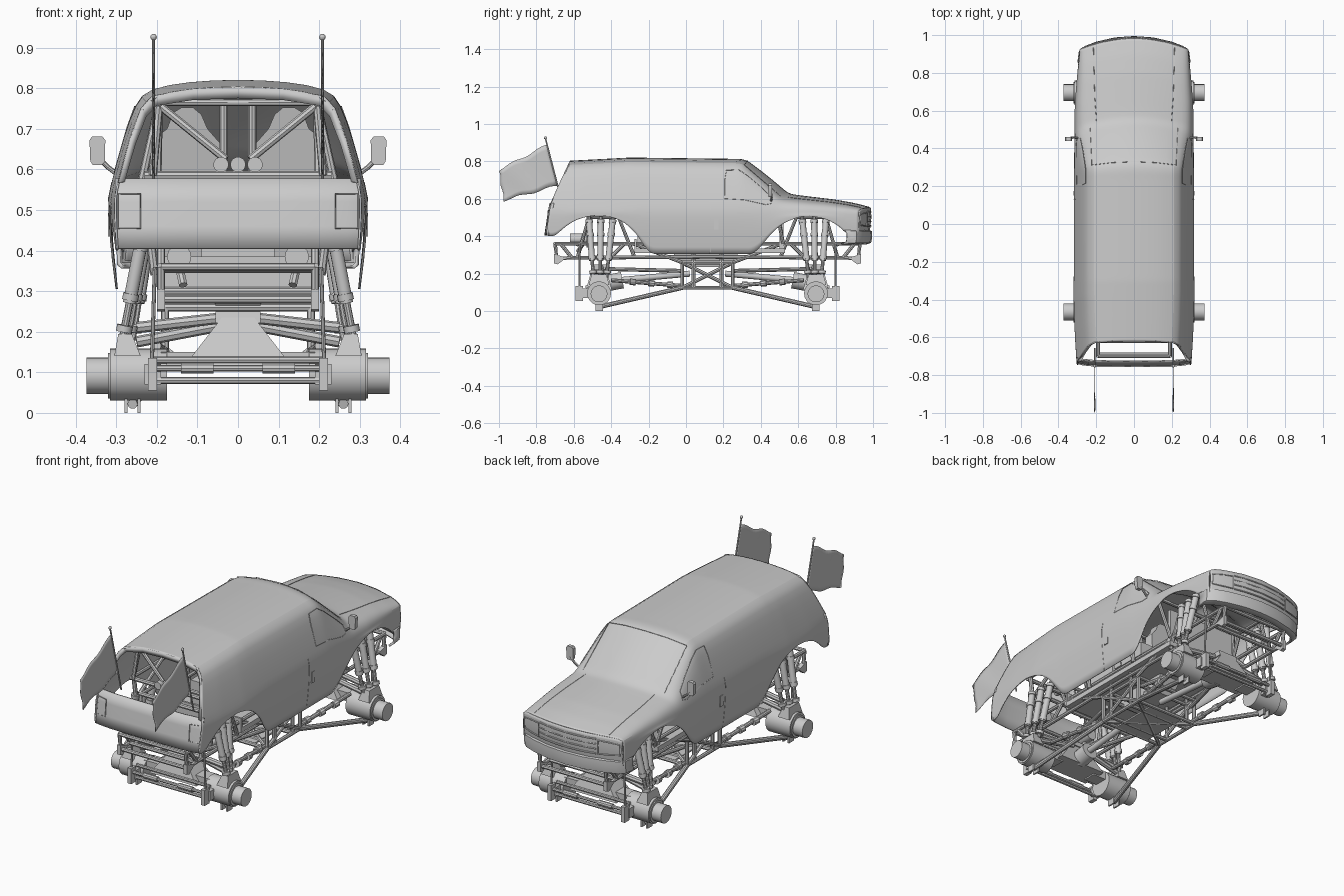
import bpy, math
from mathutils import Vector

if "Cube" in bpy.data.objects:
    bpy.data.objects.remove(bpy.data.objects["Cube"])

def f(tab, x):
    """Piecewise linear lookup."""
    if x <= tab[0][0]: return tab[0][1]
    for (a, p), (b, q) in zip(tab, tab[1:]):
        if x <= b: return p + (q - p) * (x - a) / (b - a)
    return tab[-1][1]

def finish(ob, angle=35):
    bpy.ops.object.select_all(action='DESELECT')
    ob.select_set(True)
    bpy.context.view_layer.objects.active = ob
    if ob.type == 'CURVE': bpy.ops.object.convert(target='MESH')
    bpy.ops.object.shade_smooth_by_angle(angle=math.radians(angle))
    return bpy.context.view_layer.objects.active

def mesh(name, verts, faces, thick=0, sub=0):
    me = bpy.data.meshes.new(name)
    me.from_pydata([tuple(v) for v in verts], [], faces)
    ob = bpy.data.objects.new(name, me)
    bpy.context.collection.objects.link(ob)
    finish(ob)
    if sub: ob.modifiers.new("sub", 'SUBSURF').levels = sub; ob.modifiers["sub"].render_levels = sub
    if thick:
        m = ob.modifiers.new("thick", 'SOLIDIFY'); m.thickness = thick; m.offset = 0
    return ob

def grid(name, rows, **kw):
    n = len(rows[0])
    faces = [(i*n+j, i*n+j+1, (i+1)*n+j+1, (i+1)*n+j) for i in range(len(rows)-1) for j in range(n-1)]
    return mesh(name, [p for r in rows for p in r], faces, **kw)

def prism(name, a, b):
    n = len(a)
    faces = [tuple(range(n))[::-1], tuple(range(n, 2*n))] + [(i, (i+1) % n, n+(i+1) % n, n+i) for i in range(n)]
    return mesh(name, list(a)+list(b), faces)

def box(name, lo, hi):
    q = lambda z: [(lo[0], lo[1], z), (hi[0], lo[1], z), (hi[0], hi[1], z), (lo[0], hi[1], z)]
    return prism(name, q(lo[2]), q(hi[2]))

def tubes(name, paths, r, res=2, mx=False, my=False, closed=False):
    """Round tubes, optionally mirrored side to side and between the two axles."""
    paths = [list(p) for p in paths]
    if mx: paths += [[(-x, y, z) for x, y, z in p] for p in paths]
    if my: paths += [[(x, .23-y, z) for x, y, z in p] for p in paths]
    cu = bpy.data.curves.new(name, 'CURVE')
    cu.dimensions = '3D'; cu.bevel_depth = r; cu.bevel_resolution = res; cu.use_fill_caps = True
    for p in paths:
        sp = cu.splines.new('POLY'); sp.points.add(len(p)-1); sp.use_cyclic_u = closed
        for pt, c in zip(sp.points, p): pt.co = (*c, 1)
    ob = bpy.data.objects.new(name, cu)
    bpy.context.collection.objects.link(ob)
    return finish(ob)

# Body surface: blend of a cabin section and a bonnet section, with arches cut in the lower edge
CAB = [(.317, .53), (.309, .57), (.28, .68), (.25, .765), (.222, .797), (.12, .815), (0, .82)]
HOOD = [(.313, .52), (.31, .545), (.298, .566), (.278, .582), (.235, .594), (.12, .61), (0, .615)]
CABIN = [(.26, 1), (.32, .93), (.55, 0)]
DZ = [(-.75, -.005), (-.3, 0), (.25, -.002), (.55, .012), (.62, .002), (.8, -.02), (.9, -.038), (.985, -.06)]
WIDTH = [(-.75, .955), (-.6, .98), (-.4, 1), (.4, 1), (.7, .98), (.985, .91)]
LOWER = [(-.75, .4), (-.70, .4), (-.66, .445), (-.6, .487), (-.53, .507), (-.46, .512), (-.39, .5), (-.33, .473),
         (-.27, .42), (-.22, .345), (-.19, .305), (.36, .305), (.40, .345), (.46, .42), (.52, .47), (.6, .503),
         (.67, .508), (.75, .492), (.81, .46), (.87, .405), (.9, .395)]
LOWX = [(.3, .298), (.42, .313), (.51, .317)]
REAR = [(.4, -.75), (.57, -.725), (.65, -.69), (.8, -.62)]

def P(s, j):
    c, u, w = f(CABIN, s), max(j-3, 0), f(WIDTH, s)
    x = (HOOD[u][0] + (CAB[u][0]-HOOD[u][0])*c) * w
    z = HOOD[u][1] + (CAB[u][1]-HOOD[u][1])*c
    z += f(DZ, s) * max(z-.53, 0) / .085
    y = s - f([(.2, 0), (.4, .05), (1, .07)], s) * (x/.3)**2
    if j < 3:
        B = f(LOWER, y); z = B + (z-B)*j/3; x = w * f(LOWX, z)
    if s < -.3: y = -.3 - (s+.3) * (f(REAR, z)+.3) / .45
    return Vector((x, y, z))

def on(s, v, side=1):
    """Point on the body surface."""
    j = min(int(v), 8)
    p = P(s, j).lerp(P(s, j+1), v-j) + Vector((.002 if v < 7 else 0, 0, .002 if v > 5 else 0))
    return (p.x*side, p.y, p.z)

def ring(s, lo=0):
    h = [P(s, j) for j in range(lo, 10)]
    return h + [Vector((-p.x, p.y, p.z)) for p in h[-2::-1]]

N = 66
grid("body_shell", [ring(-.75 + 1.735*i/N) for i in range(N+1)], thick=.005, sub=1)

# Nose, bumper, grille bars, headlight outlines
top = ring(.985, 4)
BULGE = [(0, 0), (.3, .004), (.7, -.004), (1, -.012)]
grid("nose_panel", [[(p.x, p.y+f(BULGE, t), p.z+(.375-p.z)*t) for p in top] for t in (0, .08, .3, .5, .7, 1)], thick=.005)
half = [(.294, .86), (.288, .91), (.26, .937), (.2, .96), (.1, .983), (0, .99)]
path = half + [(-x, y) for x, y in half[-2::-1]]
grid("front_bumper", [[(x*k, y-d, z) for x, y in path] for z, d, k in
     ((.36, .03, .97), (.368, .004, 1), (.395, 0, 1), (.425, .001, 1), (.432, .02, .98))], thick=.01)
ny = lambda x: .987 - .07*(x/.3)**2
tubes("grille_bars", [[(x/50, ny(x/50), z) for x in range(-8, 9)] for z in (.455, .48, .505, .53)], .0045)
tubes("headlight_frames", [[(x, ny(x)+.002, z) for x, z in
      ((.17, .525), (.22, .522), (.27, .515), (.272, .46), (.22, .457), (.17, .455))]], .004, mx=True, closed=True)

# Window outlines, door seams and bonnet creases draped on the body
for side, tag in ((1, "right"), (-1, "left")):
    tubes("door_window_outline_"+tag, [[on(s, v, side) for s, v in
          ((.21, 4.3), (.21, 5.3), (.22, 5.9), (.3, 5.95), (.36, 5.9), (.44, 5.8), (.5, 5.5), (.51, 4.6), (.48, 4.3), (.35, 4.3))]],
          .0017, 1, closed=True)
    tubes("door_seam_"+tag, [[on(.13, v/2, side) for v in range(0, 9)]], .0012, 1)
    tubes("bonnet_crease_"+tag, [[on(.57+.04*i, 7.3-.03*i, side) for i in range(11)]], .0015, 1)
    box("door_handle_"+tag, (side*.315-.005, .15, .435), (side*.315+.005, .175, .492))
arc = lambda s: [on(s, 7+i/4) for i in range(9)] + [on(s, 9-i/4, -1) for i in range(1, 9)]
tubes("windshield_outline", [arc(.33) + arc(.55)[::-1]], .0015, 1, closed=True)

# Tailgate, rear opening frame and tail lights
xs = [-.302, -.294, -.27, -.2, -.1, 0, .1, .2, .27, .294, .302]
grid("tailgate", [[(x, f(REAR, z)-.004+.016*(x/.3)**6, z) for x in xs] for z in (.405, .46, .52, .577)], thick=.008)
rim = ring(-.75, 4)
grid("rear_opening_frame", [rim, [(p.x*.95, p.y+.004, .578+(p.z-.578)*.88) for p in rim]], thick=.006)
tubes("tail_light_frames", [[(.24, -.745, .455), (.24, -.737, .54), (.296, -.722, .54), (.296, -.735, .455)]], .002, 1, mx=True, closed=True)

# Door mirrors, flags
for side, tag in ((1, "right"), (-1, "left")):
    oct_ = [(.328, .618), (.336, .611), (.358, .611), (.364, .62), (.366, .672), (.36, .681), (.334, .681), (.327, .672)]
    prism("mirror_"+tag, [(side*x, .44, z) for x, z in oct_], [(side*x, .46, z) for x, z in oct_])
    tubes("mirror_arm_"+tag, [[(side*.3, .455, .59), (side*.32, .458, .605), (side*.345, .455, .63)]], .006)
    px = side*.208
    tubes("flag_pole_"+tag, [[(px, -.66, .57), (px, -.752, .925)]], .004)
    bpy.ops.mesh.primitive_uv_sphere_add(segments=12, ring_count=8, radius=.008, location=(px, -.752, .926))
    bpy.context.object.name = "flag_pole_ball_"+tag
    rows = []
    for i in range(15):
        t = i/14
        wave = .006*math.sin(t*11)
        hi, lo = Vector((px, -.742-.258*t, .89-.135*t+wave)), Vector((px, -.688-.285*t, .67-.08*t+wave))
        rows.append([hi.lerp(lo, k/8) + Vector((.003*t*math.sin(t*9+k*.5), .004*t*math.sin(k*1.3), 0)) for k in range(9)])
    grid("flag_"+tag, rows, thick=.0015)

# Cab interior: seats, floor, gearbox, lamps
for side, tag in ((1, "right"), (-1, "left")):
    sh = [(.05, .36), (.21, .36), (.23, .6), (.215, .67), (.175, .7), (.16, .74), (.14, .752), (.11, .752), (.09, .735), (.075, .7), (.04, .66), (.03, .6)]
    prism("seat_back_"+tag, [(side*x, .10-.2*(z-.36), z) for x, z in sh], [(side*x, .15-.2*(z-.36), z) for x, z in sh])
    box("seat_cushion_"+tag, (side*.13-.075, .12, .36), (side*.13+.075, .3, .43))
box("cab_floor", (-.21, -.27, .31), (.21, .53, .335))
box("cab_rear_wall", (-.21, -.275, .31), (.21, -.265, .385))
box("firewall", (-.2, .5, .33), (.2, .52, .52))
prism("gearbox", [(-.05, 0, .235), (.05, 0, .235), (.05, .23, .235), (-.05, .23, .235)],
      [(-.07, -.1, .34), (.07, -.1, .34), (.07, .3, .34), (-.07, .3, .34)])
box("engine_block", (-.09, -.26, .34), (.09, -.06, .5))
tubes("rear_lamps", [[(x, -.6, .612), (x, -.57, .612)] for x in (-.042, 0, .042)], .019, 5)
tubes("exhausts", [[(.145, -.62, .385), (.145, -.5, .385)]], .03, 5, mx=True)
tubes("exhaust_tips", [[(.145, -.55, .36), (.135, -.58, .315)]], .011, mx=True)

# Roll cage
tubes("roll_cage", [[(.205, y, .34), (.235, y, .58), (.195, y, .765), (-.195, y, .765), (-.235, y, .58), (-.205, y, .34)]
      for y in (-.52, -.1, .24)] + [[(-.23, -.55, .585), (.23, -.55, .585)], [(-.2, -.52, .5), (.2, -.52, .5)]], .011)
tubes("roll_cage_braces", [[(.19, -.54, .755), (.03, -.57, .625)], [(.195, -.54, .755), (.21, -.56, .585)], [(.195, -.52, .765), (.195, .24, .765)],
      [(.235, -.52, .58), (.235, .24, .58)], [(.195, .24, .765), (.24, .48, .56), (.2, .52, .36)], [(.035, -.1, .765), (.035, -.1, .5)],
      [(.195, -.1, .765), (.2, -.52, .5)]], .01, mx=True)

# Chassis rails, end frames and cross tubes
tubes("chassis_rails", [[(.19, -.7, .36), (.19, .115, .36)], [(.19, -.62, .285), (.19, .115, .29)], [(.19, -.7, .36), (.19, -.69, .28), (.19, -.62, .285)],
      [(.19, -.67, .36), (.19, -.61, .285)], [(.19, -.58, .285), (.19, -.52, .5), (.19, -.36, .5), (.19, -.28, .3)],
      [(.19, -.28, .36), (.19, -.02, .26)], [(.19, -.4, .29), (.19, -.33, .36)]], .01, mx=True, my=True)
tubes("chassis_cross_tubes", [[(-.19, y, z), (.19, y, z)] for y, z in
      ((-.7, .36), (-.69, .28), (-.62, .285), (-.58, .355), (-.36, .5), (-.52, .5), (-.28, .3))]
      , .01, my=True)
for my in (0, 1):
    Y = (lambda y: .23-y) if my else (lambda y: y)
    for sx in (-1, 1):
        pl = [(-.705, .305), (-.705, .255), (-.685, .25), (-.64, .285)]
        prism("end_plate", [(sx*.18, Y(y), z) for y, z in pl], [(sx*.2, Y(y), z) for y, z in pl])

# Centre truss under the cab
tubes("centre_truss", [[(.18, -.02, .125), (.18, -.02, .26)], [(.18, -.02, .125), (.18, .25, .26)], [(.18, .04, .125), (.18, .04, .36)],
      [(.18, -.02, .125), (.18, .115, .125)], [(.18, -.02, .26), (.18, .115, .26)], [(0, .115, .125), (.18, -.02, .125)]], .01, mx=True, my=True)
tubes("centre_cross_tubes", [[(-.18, y, z), (.18, y, z)] for y in (-.02, .04) for z in (.125, .26)], .01, my=True)
box("skid_plate", (-.1, -.02, .118), (.1, .25, .126))

# Axles: housings, hubs, diff truss, links, steering, shocks (mirrored to the front axle)
A = -.465
tubes("axle_housings", [[(.175, A, .095), (.315, A, .095)]], .064, 8, mx=True, my=True)
tubes("wheel_hubs", [[(.30, A, .092), (.373, A, .092)]], .045, 8, mx=True, my=True)
tubes("hub_rims", [[(.31, A, .092), (.32, A, .092)]], .056, 8, mx=True, my=True)
tubes("diff_nose", [[(0, -.42, .15), (0, -.34, .165)]], .045, 5, my=True)
tubes("drive_shafts", [[(0, -.36, .165), (0, .02, .2)]], .016, 4, my=True)
tubes("axle_truss_tubes", [[(.03, A+.01, .235), (.25, A+.02, .21)], [(.04, A+.04, .215), (.25, A+.03, .175)]], .014, mx=True, my=True)
tubes("lower_links", [[(.26, A, .022), (.18, -.02, .125)]], .0125, 3, mx=True, my=True)
tubes("upper_links", [[(.06, -.43, .225), (.16, -.02, .215)], [(.2, -.4, .165), (.17, -.02, .135)]], .011, 3, mx=True, my=True)
tubes("link_joints", [[(.2, -.30, .157), (.195, -.27, .154)], [(.19, -.2, .15), (.185, -.17, .147)], [(.175, -.1, .142), (.173, -.07, .14)]], .018, 3, mx=True, my=True)
tubes("steering_rods", [[(-.21, -.57, .11), (.21, -.57, .11)], [(-.21, -.555, .08), (.21, -.555, .08)], [(-.21, -.53, .13), (.21, -.53, .13)]], .0085, my=True)
tubes("steering_rams", [[(.06, -.57, .11), (.14, -.57, .11)]], .014, 3, mx=True, my=True)
tubes("limit_straps", [[(.212, -.57, .13), (.205, -.57, .36)]], .005, mx=True, my=True)
sh = [((.285-.012*k, -.495+.035*k, .18), (.222-.006*k, -.52+.065*k, .505)) for k in range(3)]
lp = lambda a, b, t: tuple(Vector(a).lerp(Vector(b), t))
tubes("shock_bodies", [[lp(a, b, .28), lp(a, b, .92)] for a, b in sh], .0165, 4, mx=True, my=True)
tubes("shock_shafts", [[a, b] for a, b in sh], .0095, 3, mx=True, my=True)
tubes("shock_collars", [[lp(a, b, t), lp(a, b, t+.05)] for a, b in sh for t in (.06, .3, .68, .9)], .02, 4, mx=True, my=True)
for my, end in ((0, "rear"), (1, "front")):
    Y = (lambda y: .23-y) if my else (lambda y: y)
    q = lambda x, y0, y1, z: [(-x, Y(y0), z), (x, Y(y0), z), (x, Y(y1), z), (-x, Y(y1), z)]
    prism("diff_truss_"+end, q(.135, -.535, -.395, .112), q(.04, -.50, -.43, .235))
    prism("diff_cap_"+end, q(.055, -.5, -.42, .222), q(.055, -.495, -.425, .25))
    for sx in (1, -1):
        b = lambda n, x0, x1, y0, y1, z0, z1: box(n+"_"+end, (min(sx*x0, sx*x1), min(Y(y0), Y(y1)), z0), (max(sx*x0, sx*x1), max(Y(y0), Y(y1)), z1))
        b("link_bracket_outer", .272, .28, -.485, -.445, 0, .05)
        b("link_bracket_inner", .24, .248, -.485, -.445, 0, .05)
        m = lambda x0, x1, h, z: [(sx*x0, Y(A-h), z), (sx*x1, Y(A-h), z), (sx*x1, Y(A+h), z), (sx*x0, Y(A+h), z)]
        prism("shock_mount_"+end, m(.24, .305, .055, .14), m(.262, .295, .04, .195))
        b("steering_bracket", .2, .222, -.59, -.55, .055, .135)
        b("knuckle_arm", .19, .23, -.56, -.47, .07, .12)
        b("axle_arm", .1, .19, -.5, -.43, .105, .15)
